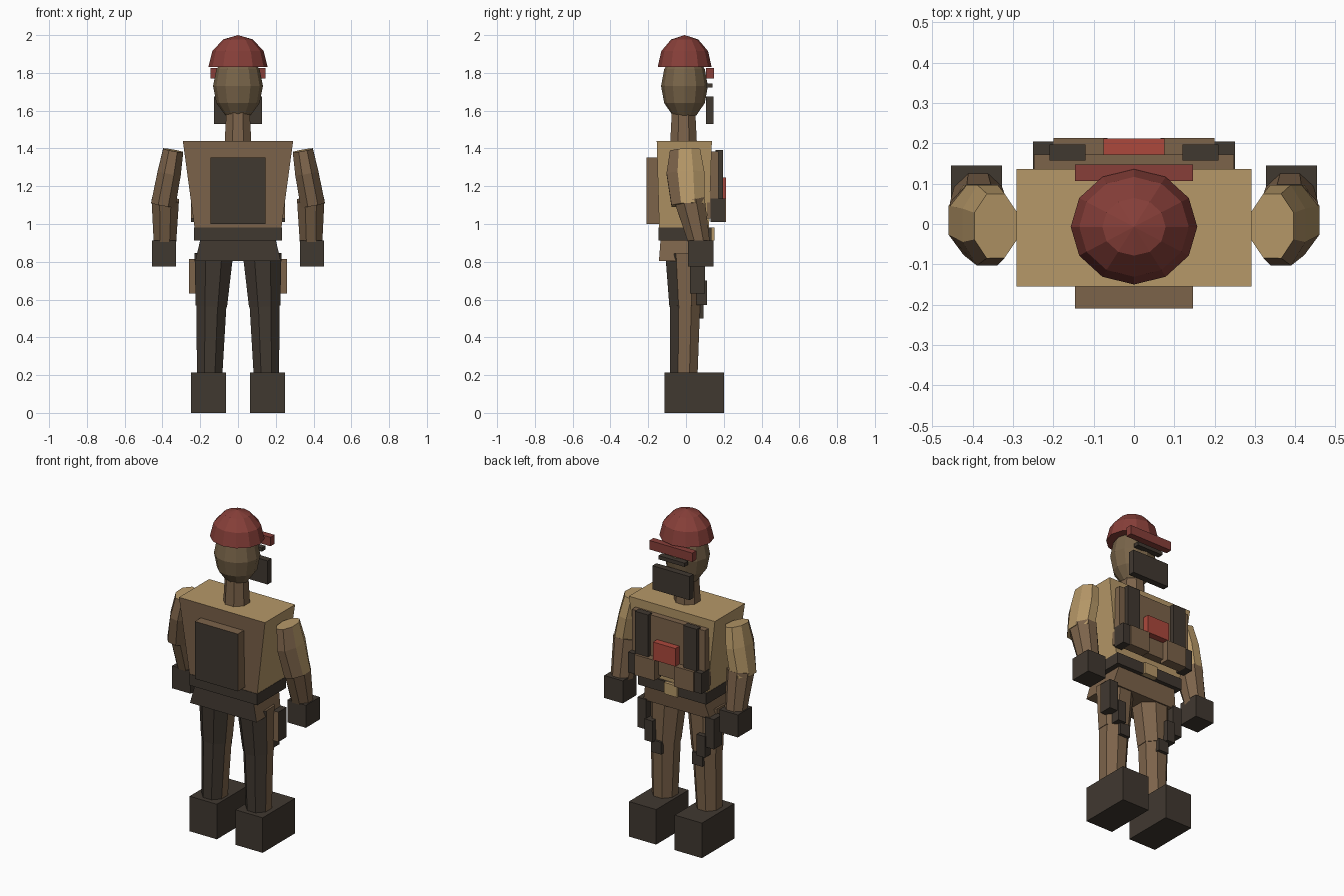
import bpy, bmesh, math
from mathutils import Vector

if "Cube" in bpy.data.objects:
    bpy.data.objects.remove(bpy.data.objects["Cube"])


def material(name, r, g, b):
    m = bpy.data.materials.new(name)
    m.diffuse_color = [(c / 255 / 12.92) if c < 11 else ((c / 255 + .055) / 1.055) ** 2.4
                       for c in (r, g, b)] + [1]
    m.use_nodes = True
    m.node_tree.nodes["Principled BSDF"].inputs["Base Color"].default_value = m.diffuse_color
    return m


TAN = material("tan cloth", 182, 152, 104)
BROWN = material("brown cloth", 124, 99, 74)
OLIVE = material("olive brown skin", 120, 100, 73)
DARK = material("dark leather", 64, 56, 48)
RED = material("dull red", 135, 63, 57)
PATCH = material("bright red", 172, 72, 60)


def finish(name, bm, mat, back=None):
    """Make the object; faces looking toward -y may take a second colour."""
    bmesh.ops.recalc_face_normals(bm, faces=bm.faces)
    me = bpy.data.meshes.new(name)
    me.materials.append(mat)
    if back:
        me.materials.append(back)
        for f in bm.faces:
            f.material_index = int(f.normal.y < -0.35)
    bm.to_mesh(me)
    bm.free()
    ob = bpy.data.objects.new(name, me)
    bpy.context.collection.objects.link(ob)
    return ob


def loft(name, rings, mat, back=None):
    """Join rings of points into a closed solid."""
    bm = bmesh.new()
    rows = [[bm.verts.new(p) for p in r] for r in rings]
    n = len(rows[0])
    for a, b in zip(rows, rows[1:]):
        for i in range(n):
            j = (i + 1) % n
            bm.faces.new((a[i], a[j], b[j], b[i]))
    bm.faces.new(rows[0][::-1])
    bm.faces.new(rows[-1])
    return finish(name, bm, mat, back)


def rect(x0, x1, y0, y1, z):
    return [(x0, y0, z), (x1, y0, z), (x1, y1, z), (x0, y1, z)]


def box(name, x0, x1, y0, y1, z0, z1, mat, back=None):
    return loft(name, [rect(x0, x1, y0, y1, z0), rect(x0, x1, y0, y1, z1)], mat, back)


def limb(name, ends, mat, back=None, n=8):
    """Tapered prism; ends are (centre, x radius, y radius)."""
    axis = Vector(ends[-1][0]) - Vector(ends[0][0])
    q = Vector((0, 0, 1 if axis.z > 0 else -1)).rotation_difference(axis)
    rings = []
    for c, rx, ry in ends:
        k = 1 / math.cos(math.pi / n)
        rings.append([Vector(c) + q @ Vector((k * rx * math.cos((i + .5) * math.tau / n),
                                              k * ry * math.sin((i + .5) * math.tau / n), 0))
                      for i in range(n)])
    return loft(name, rings, mat, back)


def ball(name, c, r, mat, rings, half=False):
    """Low-poly ellipsoid, or its upper half."""
    bm = bmesh.new()
    bmesh.ops.create_uvsphere(bm, u_segments=12, v_segments=rings, radius=1)
    if half:
        bmesh.ops.bisect_plane(bm, geom=bm.verts[:] + bm.edges[:] + bm.faces[:], dist=1e-4,
                               plane_co=(0, 0, 0), plane_no=(0, 0, 1), clear_inner=True)
        bmesh.ops.holes_fill(bm, edges=[e for e in bm.edges if e.is_boundary], sides=0)
    for v in bm.verts:
        v.co = Vector(c) + Vector(v.co[i] * r[i] for i in range(3))
    return finish(name, bm, mat)


# Head, cap and face gear
ball("cap", (0, -.007, 1.83), (.157, .143, .17), RED, 6, half=True)
ball("head", (0, -.008, 1.73), (.132, .124, .18), OLIVE, 6)
limb("neck", [((0, -.013, 1.42), .071, .071), ((0, -.013, 1.6), .062, .062)], BROWN)
box("cap_brim", -.146, .146, .107, .147, 1.77, 1.825, RED)
box("eye_strip", -.088, .088, .105, .14, 1.722, 1.745, DARK)
box("face_mask", -.126, .126, .107, .146, 1.53, 1.675, DARK)

# Torso, backpack, belt and hips
loft("torso", [rect(-.23, .23, -.142, .122, .98), rect(-.292, .292, -.155, .137, 1.44)], TAN, BROWN)
box("backpack", -.146, .146, -.21, -.13, 1.0, 1.352, BROWN, DARK)
box("belt", -.232, .232, -.145, .135, .913, .982, DARK)
box("belt_buckle", -.045, .045, .12, .15, .912, .982, TAN)
loft("hips", [rect(-.226, .226, -.143, .09, .805), rect(-.2, .2, -.135, .11, .915)], BROWN, DARK)

# Chest rig
box("chest_plate", -.248, .248, .11, .172, 1.03, 1.385, BROWN)
box("chest_patch", -.076, .076, .165, .212, 1.135, 1.245, PATCH)

for s, side in ((-1, "left"), (1, "right")):
    def sbox(name, x0, x1, *rest):
        return box(side + "_" + name, min(s * x0, s * x1), max(s * x0, s * x1), *rest)

    def slimb(name, ends, *rest):
        return limb(side + "_" + name, [((s * c[0], c[1], c[2]), a, b) for c, a, b in ends], *rest)

    # Chest straps and pouches
    sbox("chest_strap", .12, .21, .157, .197, 1.03, 1.393, DARK)
    sbox("chest_pouch", .066, .2, .15, .213, 1.01, 1.135, BROWN)
    sbox("side_pouch", .2, .25, .13, .205, 1.01, 1.135, DARK)

    # Arms
    slimb("upper_arm", [((.396, .01, 1.1), .065, .087), ((.364, -.003, 1.27), .062, .1),
                        ((.343, -.005, 1.39), .054, .08)], TAN, BROWN)
    slimb("forearm", [((.387, .075, .88), .058, .054), ((.385, .02, 1.125), .072, .08)], BROWN)
    sbox("hand", .328, .454, .01, .145, .775, .913, DARK)

    # Legs
    slimb("thigh", [((.141, -.005, .565), .083, .083), ((.128, -.013, .84), .102, .096)], BROWN, DARK)
    slimb("shin", [((.15, -.012, .2), .067, .073), ((.141, -.005, .575), .08, .08)], BROWN, DARK)
    sbox("boot", .063, .248, -.115, .2, 0, .215, DARK)
    sbox("holster", .2, .26, .02, .1, .632, .815, DARK, BROWN)
    sbox("thigh_pouch", .15, .205, .055, .11, .57, .7, DARK)
    sbox("knee_pad", .105, .175, .05, .092, .5, .575, DARK)
